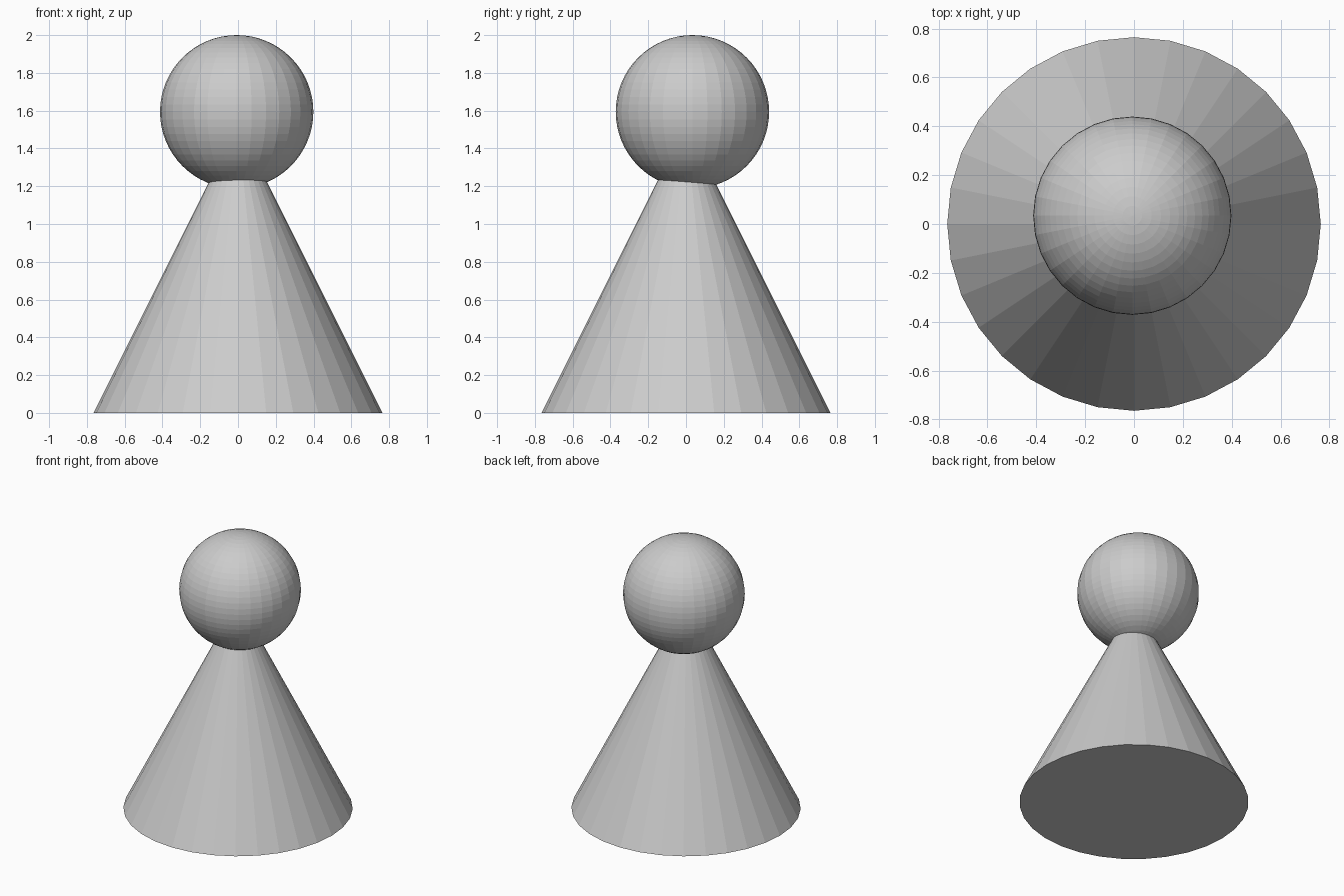
import bpy

if "Cube" in bpy.data.objects:
    bpy.data.objects.remove(bpy.data.objects["Cube"])

# Conical body, pointed tip hidden inside the head
RADIUS, HEIGHT = 0.765, 1.53
bpy.ops.mesh.primitive_cone_add(vertices=32, radius1=RADIUS, radius2=0,
                                depth=HEIGHT, location=(0, 0, HEIGHT / 2))
bpy.context.object.name = "body"

# Faceted ball head, slightly off centre
HEAD = 0.406
bpy.ops.mesh.primitive_uv_sphere_add(segments=32, ring_count=32, radius=HEAD,
                                     location=(-0.007, 0.034, 2 - HEAD))
bpy.context.object.name = "head"
